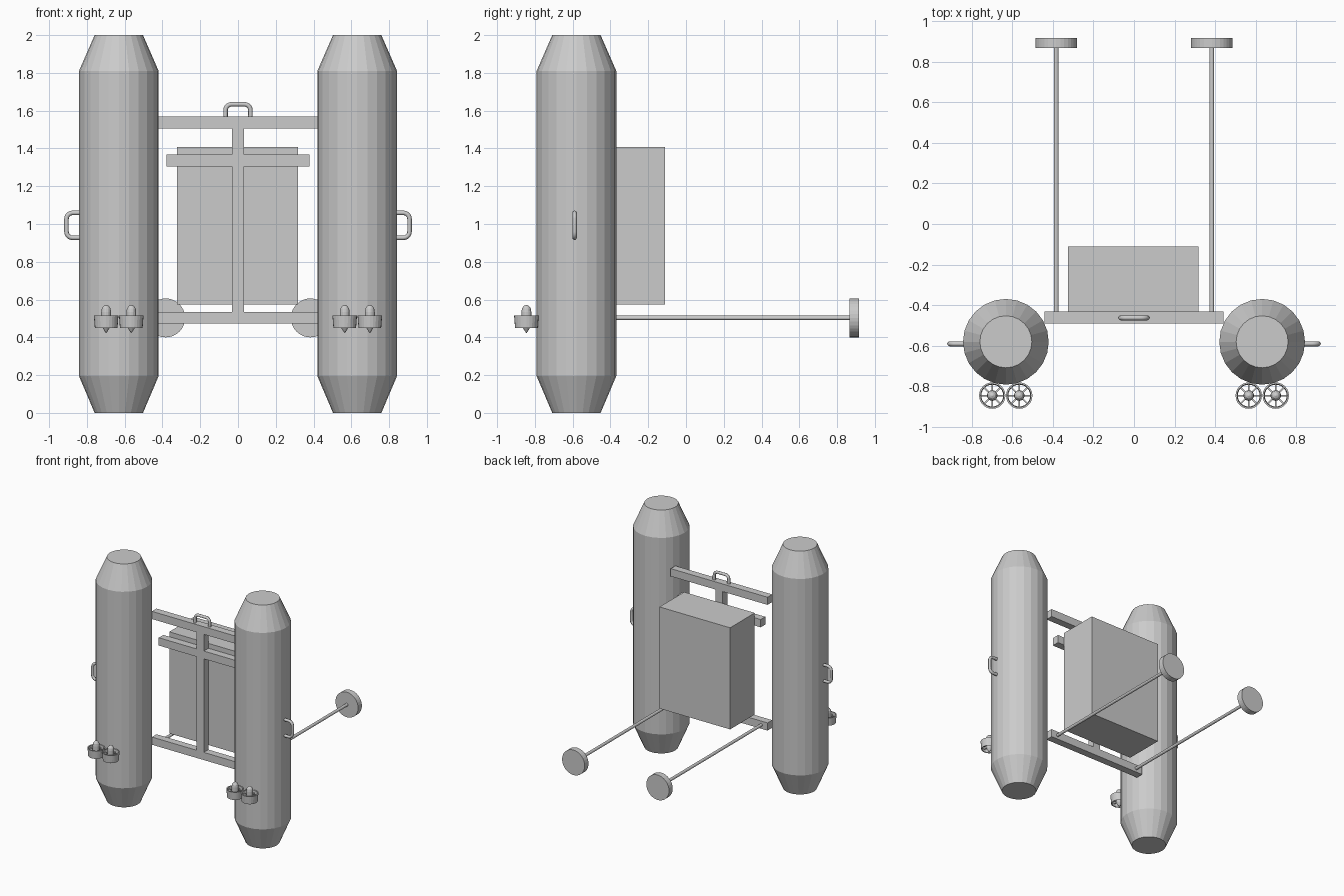
import bpy, math
from mathutils import Vector, Matrix

if "Cube" in bpy.data.objects:
    bpy.data.objects.remove(bpy.data.objects["Cube"])


def add_mesh(name, verts, faces):
    me = bpy.data.meshes.new(name)
    me.from_pydata(verts, [], faces)
    me.update()
    ob = bpy.data.objects.new(name, me)
    bpy.context.collection.objects.link(ob)
    return ob


def box(name, lo, hi):
    v = [(x, y, z) for x in (lo[0], hi[0]) for y in (lo[1], hi[1]) for z in (lo[2], hi[2])]
    f = [(0, 1, 3, 2), (4, 6, 7, 5), (0, 4, 5, 1), (2, 3, 7, 6), (0, 2, 6, 4), (1, 5, 7, 3)]
    return add_mesh(name, v, f)


def lathe(name, profile, n, loc, closed=False, along_y=False):
    """Revolve (radius, height) points; open profiles get end caps."""
    rot = Matrix.Rotation(-math.pi / 2, 3, 'X') if along_y else Matrix.Identity(3)
    verts = []
    for r, h in profile:
        for i in range(n):
            a = 2 * math.pi * i / n
            verts.append(rot @ Vector((r * math.cos(a), r * math.sin(a), h)) + Vector(loc))
    m = len(profile)
    faces = []
    for j in range(m if closed else m - 1):
        k = (j + 1) % m
        for i in range(n):
            i2 = (i + 1) % n
            faces.append((j * n + i, j * n + i2, k * n + i2, k * n + i))
    if not closed:
        faces.append(tuple(reversed(range(n))))
        faces.append(tuple(range((m - 1) * n, m * n)))
    return add_mesh(name, verts, faces)


def handle(name, base, out, side):
    """Rounded U-shaped tube standing on base, pointing along out."""
    base, out, side = Vector(base), Vector(out), Vector(side)
    w, h, c = 0.066, 0.068, 0.032
    pts = [(-w, -0.02)]
    for s, a0 in ((-1, 180), (1, 90)):
        for i in range(6):
            a = math.radians(a0 - 18 * i)
            pts.append((s * (w - c) + c * math.cos(a), h - c + c * math.sin(a)))
    pts.append((w, -0.02))
    cu = bpy.data.curves.new(name, 'CURVE')
    cu.dimensions = '3D'
    cu.bevel_depth = 0.012
    cu.bevel_resolution = 2
    cu.use_fill_caps = True
    sp = cu.splines.new('POLY')
    sp.points.add(len(pts) - 1)
    for p, (u, v) in zip(sp.points, pts):
        p.co = (*(base + side * u + out * v), 1)
    ob = bpy.data.objects.new(name, cu)
    bpy.context.collection.objects.link(ob)
    bpy.ops.object.select_all(action='DESELECT')
    ob.select_set(True)
    bpy.context.view_layer.objects.active = ob
    bpy.ops.object.convert(target='MESH')


def thruster(tag, x):
    c = (x, -0.845, 0)
    # duct ring
    lathe("thruster_ring_" + tag, [(0.054, 0.452), (0.060, 0.45), (0.065, 0.515), (0.057, 0.515)],
          24, c, closed=True)
    # domed hub with pointed tail
    lathe("thruster_hub_" + tag, [(0.001, 0.422), (0.022, 0.455), (0.026, 0.48), (0.026, 0.535),
                                  (0.023, 0.553), (0.014, 0.566), (0.003, 0.571)], 16, c)
    # spokes
    for i in range(8):
        sp = box("thruster_spoke_" + tag, (0.015, -0.004, -0.012), (0.059, 0.004, 0.012))
        sp.location = (x, -0.845, 0.485)
        sp.rotation_euler = (0, 0, i * math.pi / 4)


for s, tag in ((-1, "left"), (1, "right")):
    # float tanks with tapered ends
    lathe("tank_" + tag, [(0.128, 0), (0.211, 0.195), (0.211, 1.81), (0.128, 2)],
          24, (s * 0.631, -0.58, 0))
    handle("side_handle_" + tag, (s * 0.84, -0.59, 0.993), (s, 0, 0), (0, 0, 1))
    # rear sensor poles and discs
    lathe("pole_" + tag, [(0.012, -0.44), (0.012, 0.87)], 12, (s * 0.383, 0, 0.503), along_y=True)
    lathe("disc_" + tag, [(0.103, 0.866), (0.103, 0.915)], 32, (s * 0.383, 0, 0.503), along_y=True)
    thruster(tag + "_outer", s * 0.698)
    thruster(tag + "_inner", s * 0.565)

# frame bars
Y0, Y1 = -0.49, -0.43
box("top_bar", (-0.44, Y0, 1.505), (0.44, Y1, 1.568))
box("middle_bar", (-0.378, Y0, 1.304), (0.378, Y1, 1.368))
box("bottom_bar", (-0.44, Y0, 0.472), (0.44, Y1, 0.535))
box("upright_upper", (-0.032, Y0, 1.368), (0.032, Y1, 1.505))
box("upright_lower", (-0.032, Y0, 0.535), (0.032, Y1, 1.304))
handle("top_handle", (0, -0.462, 1.566), (0, 0, 1), (1, 0, 0))

# equipment case
box("case", (-0.324, Y1, 0.573), (0.318, -0.11, 1.408))
